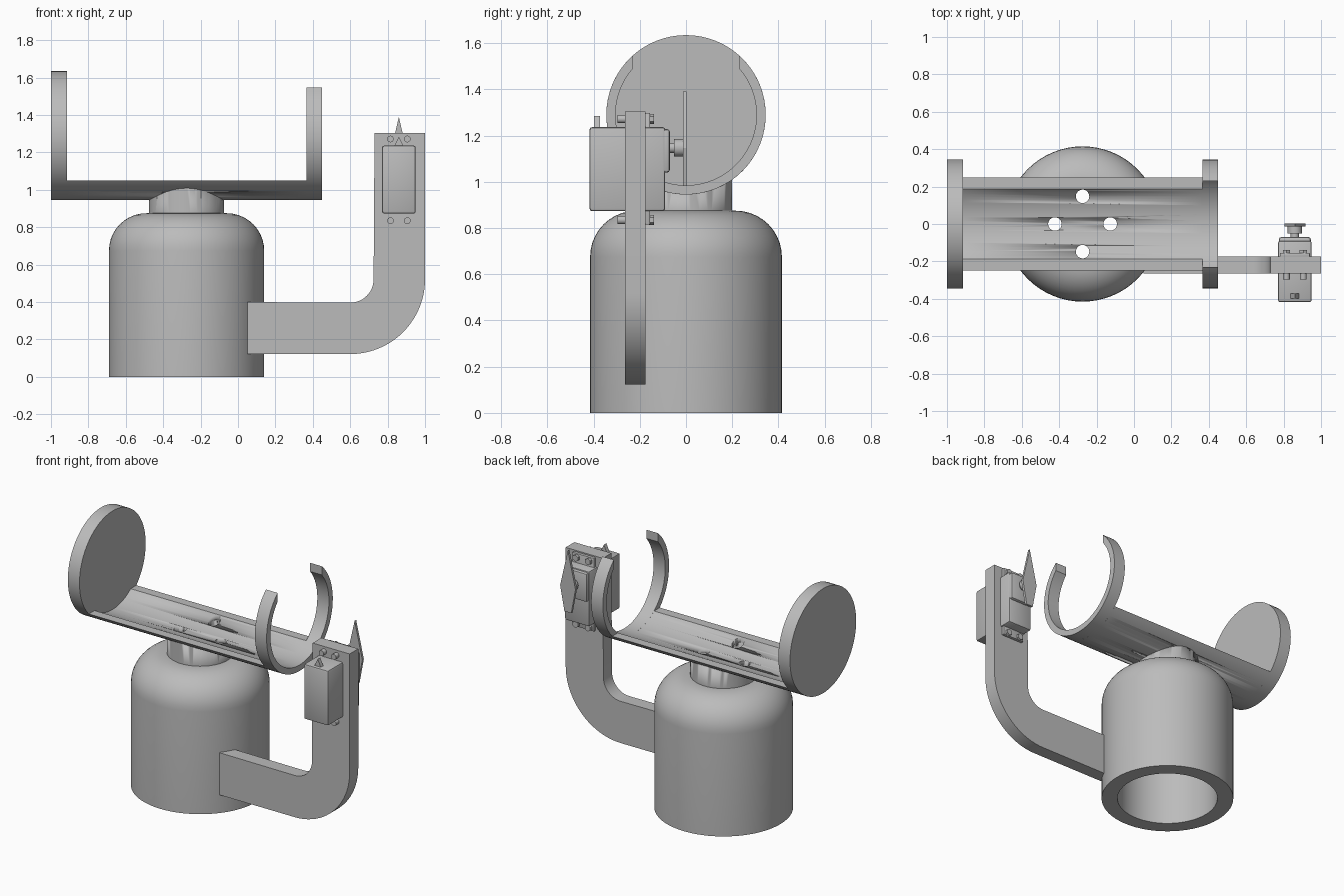
import bpy
import bmesh
from math import sin, cos, asin, acos, pi, tau, radians
from mathutils import Matrix, Vector

cube = bpy.data.objects.get("Cube")
if cube:
    bpy.data.objects.remove(cube, do_unlink=True)

grey = bpy.data.materials.new("plain grey")
grey.use_nodes = True
COLOUR = (0.5, 0.5, 0.5, 1)
grey.diffuse_color = COLOUR
grey.node_tree.nodes["Principled BSDF"].inputs["Base Color"].default_value = COLOUR

BASE_X = -0.275
TUBE_Z, TUBE_R, TUBE_IN = 1.29, 0.345, 0.305
SERVO_X, SHAFT_Z = 0.86, 1.147


def finish(bm, name, smooth=True):
    bmesh.ops.recalc_face_normals(bm, faces=bm.faces[:])
    mesh = bpy.data.meshes.new(name)
    bm.to_mesh(mesh)
    bm.free()
    mesh.materials.append(grey)
    obj = bpy.data.objects.new(name, mesh)
    bpy.context.collection.objects.link(obj)
    if smooth:
        bpy.ops.object.select_all(action='DESELECT')
        obj.select_set(True)
        bpy.context.view_layer.objects.active = obj
        bpy.ops.object.shade_smooth_by_angle(angle=radians(30))
    return obj


def arc(cx, cy, r, a0, a1, n):
    return [(cx + r * cos(a0 + (a1 - a0) * i / n),
             cy + r * sin(a0 + (a1 - a0) * i / n)) for i in range(n + 1)]


def extrude(name, points, axis, start, end, smooth=True):
    """Extrude a yz profile along x, or an xz profile along y."""
    bm = bmesh.new()
    place = (lambda p: (start, p[0], p[1])) if axis == 'x' else (lambda p: (p[0], start, p[1]))
    face = bm.faces.new([bm.verts.new(place(p)) for p in points])
    res = bmesh.ops.extrude_face_region(bm, geom=[face])
    step = Vector((end - start, 0, 0)) if axis == 'x' else Vector((0, end - start, 0))
    bmesh.ops.translate(bm, vec=step, verts=[v for v in res['geom'] if isinstance(v, bmesh.types.BMVert)])
    return finish(bm, name, smooth)


def box(name, x, y, z, bevel=0.0):
    """Box from (low, high) pairs, with optional rounded edges."""
    bm = bmesh.new()
    bmesh.ops.create_cube(bm, size=1)
    for v in bm.verts:
        v.co = [lo + (c + 0.5) * (hi - lo) for c, (lo, hi) in zip(v.co, (x, y, z))]
    if bevel:
        bmesh.ops.bevel(bm, geom=bm.edges[:], offset=bevel, segments=2, profile=0.5, affect='EDGES')
    return finish(bm, name)


def cylinder(name, centre, r, length, axis='z', sides=32, r2=None):
    bm = bmesh.new()
    turn = {'z': Matrix(), 'x': Matrix.Rotation(pi / 2, 4, 'Y'), 'y': Matrix.Rotation(-pi / 2, 4, 'X')}[axis]
    bmesh.ops.create_cone(bm, cap_ends=True, segments=sides, radius1=r,
                          radius2=r if r2 is None else r2, depth=length,
                          matrix=Matrix.Translation(centre) @ turn)
    return finish(bm, name)


def cut(target, cutter):
    mod = target.modifiers.new("cut", 'BOOLEAN')
    mod.operation, mod.object, mod.solver = 'DIFFERENCE', cutter, 'EXACT'
    bpy.context.view_layer.objects.active = target
    bpy.ops.object.modifier_apply(modifier=mod.name)


# Hollow bottle-shaped base with neck, turned around the vertical axis
profile = ([(0, 1.1), (0.2, 1.1), (0.2, 0.875)]
           + arc(0.215, 0.675, 0.2, pi / 2, 0, 10)
           + [(0.415, 0), (0.315, 0)]
           + arc(0.215, 0.675, 0.1, 0, pi / 2, 8) + [(0, 0.775)])
bm = bmesh.new()
verts = [bm.verts.new((r, 0, z)) for r, z in profile]
edges = [bm.edges.new(pair) for pair in zip(verts, verts[1:])]
bmesh.ops.spin(bm, geom=verts + edges, cent=(0, 0, 0), axis=(0, 0, 1), angle=tau, steps=64)
bmesh.ops.remove_doubles(bm, verts=bm.verts[:], dist=0.0005)
bmesh.ops.translate(bm, vec=(BASE_X, 0, 0), verts=bm.verts[:])
base = finish(bm, "hollow_base")

# Trough cradle
a, b = asin(-0.24 / TUBE_R), asin(-0.24 / TUBE_IN)
trough = extrude("trough", arc(0, TUBE_Z, TUBE_R, a, -pi - a, 24)
                 + arc(0, TUBE_Z, TUBE_IN, -pi - b, b, 24), 'x', -0.915, 0.366)

# Saddle on the neck and four mounting holes
saddle = cylinder("saddle_cutter", (BASE_X, 0, TUBE_Z), TUBE_R - 0.015, 1.2, 'x', 64)
cutters = [saddle]
cut(base, saddle)
for i in range(4):
    hole = cylinder("hole_cutter", (BASE_X + 0.148 * cos(i * pi / 2), 0.148 * sin(i * pi / 2), 0.95),
                    0.036, 0.5, sides=24)
    cut(base, hole)
    cut(trough, hole)
    cutters.append(hole)
for c in cutters:
    bpy.data.objects.remove(c, do_unlink=True)

# End disc and open ring
cylinder("end_disc", (-0.9575, 0, TUBE_Z), TUBE_R, 0.085, 'x', 64)
a, b = acos(0.23 / TUBE_R), acos(0.23 / TUBE_IN)
extrude("open_ring", arc(0, TUBE_Z, TUBE_R, a, -pi - a, 48)
        + arc(0, TUBE_Z, TUBE_IN, -pi - b, b, 48), 'x', 0.365, 0.45)

# Curved side arm
extrude("side_arm", [(0.05, 0.4), (0.05, 0.122)]
        + arc(0.6, 0.522, 0.4, -pi / 2, 0, 20) + [(1.0, 1.305), (0.73, 1.305)]
        + arc(0.6, 0.522, 0.125, 0, -pi / 2, 12), 'y', -0.265, -0.175)

# Servo motor: case, gear housing and mounting flange
wide = (SERVO_X - 0.09, SERVO_X + 0.09)
box("servo_case", wide, (-0.418, -0.09), (0.873, 1.237), 0.012)
box("gear_housing", (SERVO_X - 0.085, SERVO_X + 0.085), (-0.12, -0.07), (1.04, 1.228), 0.012)
box("servo_flange", (SERVO_X - 0.08, SERVO_X + 0.08), (-0.176, -0.155), (0.815, 1.298), 0.004)

# Flange screws with nuts
for sx in (-0.045, 0.045):
    for z in (0.835, 1.272):
        cylinder("flange_screw", (SERVO_X + sx, -0.28, z), 0.018, 0.034, 'y', 16)
        cylinder("flange_nut", (SERVO_X + sx, -0.15, z), 0.022, 0.022, 'y', 6)

# Output shaft, hub and pointed horn
cylinder("output_shaft", (SERVO_X, -0.045, SHAFT_Z), 0.022, 0.07, 'y', 20)
cylinder("horn_hub", (SERVO_X, -0.031, SHAFT_Z), 0.038, 0.042, 'y', 24)
extrude("servo_horn", [(SERVO_X, 1.39), (SERVO_X - 0.056, SHAFT_Z), (SERVO_X - 0.025, 0.983),
                       (SERVO_X + 0.025, 0.983), (SERVO_X + 0.056, SHAFT_Z)], 'y', -0.013, 0.003, False)

# Small pointed cable exit on top of the case
extrude("cable_tip", [(SERVO_X - 0.026, 1.23), (SERVO_X + 0.026, 1.23), (SERVO_X, 1.285)],
        'y', -0.398, -0.372, False)
